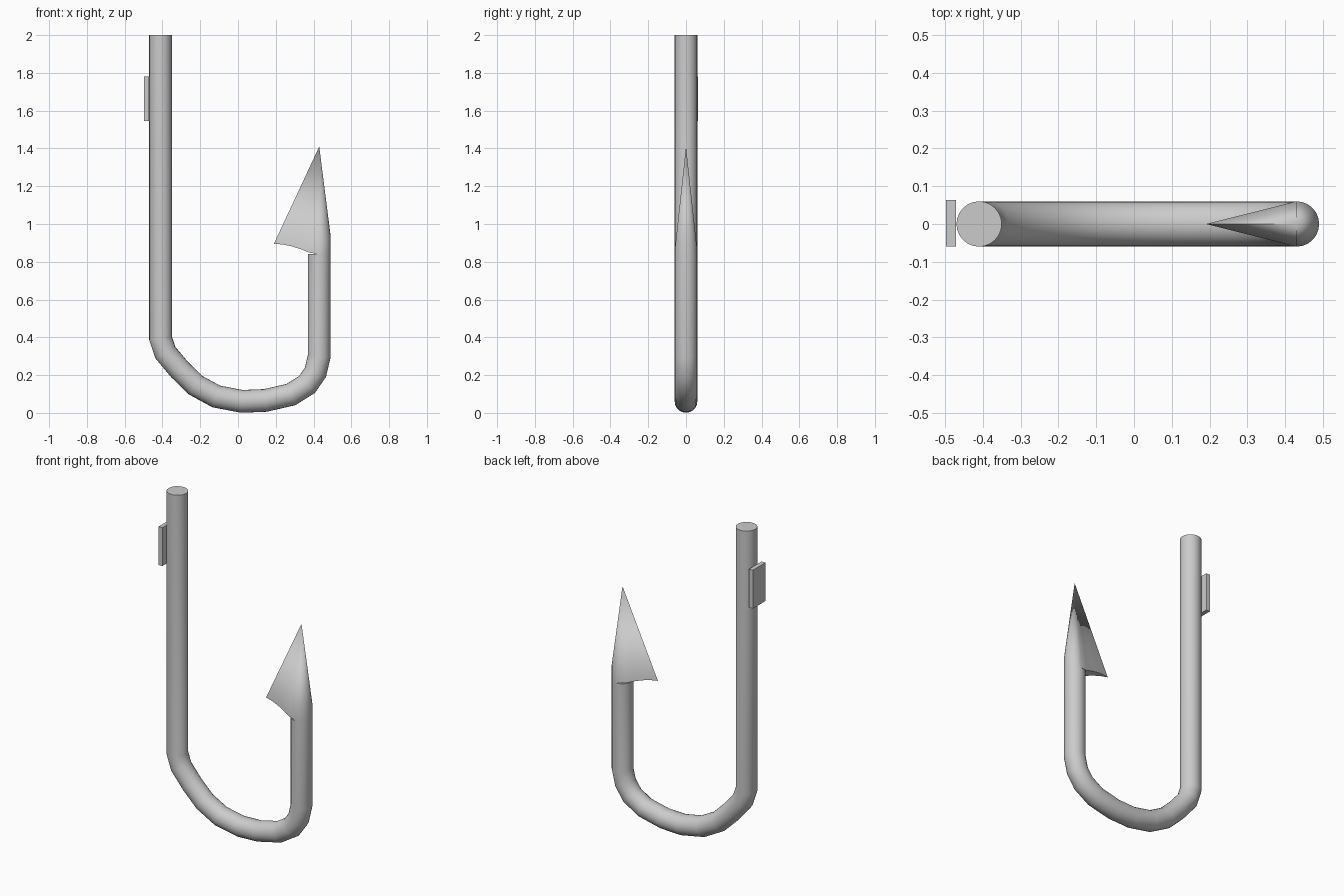
import bpy, bmesh
from math import cos, sin, pi, radians
from mathutils import Vector

if "Cube" in bpy.data.objects:
    bpy.data.objects.remove(bpy.data.objects["Cube"])

R = 0.06  # wire radius
SIDES = 24


def finish(name, bm, smooth=True):
    bmesh.ops.recalc_face_normals(bm, faces=bm.faces)
    mesh = bpy.data.meshes.new(name)
    bm.to_mesh(mesh)
    bm.free()
    ob = bpy.data.objects.new(name, mesh)
    bpy.context.collection.objects.link(ob)
    if smooth:
        bpy.ops.object.select_all(action='DESELECT')
        ob.select_set(True)
        bpy.context.view_layer.objects.active = ob
        bpy.ops.object.shade_smooth_by_angle(angle=radians(35))
    return ob


# Bent wire: circle swept along a path in the xz plane
path = [Vector((x, 0, z)) for x, z in [
    (-0.41, 2), (-0.41, 0.395), (-0.385, 0.32), (-0.31, 0.23), (-0.225, 0.147),
    (-0.115, 0.087), (0.02, 0.061), (0.145, 0.066), (0.28, 0.097),
    (0.365, 0.15), (0.41, 0.215), (0.43, 0.30), (0.43, 0.84)]]
bm = bmesh.new()
rings = []
for i, p in enumerate(path):
    a = (p - path[i - 1]).normalized() if i else Vector((0, 0, -1))
    b = (path[i + 1] - p).normalized() if i < len(path) - 1 else a
    t = (a + b).normalized()
    n = Vector((t.z, 0, -t.x)) / t.dot(a)
    rings.append([bm.verts.new(p + n * R * cos(2 * pi * k / SIDES)
                               + Vector((0, R * sin(2 * pi * k / SIDES), 0)))
                  for k in range(SIDES)])
for r, s in zip(rings, rings[1:]):
    for k in range(SIDES):
        j = (k + 1) % SIDES
        bm.faces.new((r[k], r[j], s[j], s[k]))
bm.faces.new(rings[0])
bm.faces.new(rings[-1])
finish("hook_wire", bm)

# Barbed point: round outer half, flat sides running to the barb, one apex
bm = bmesh.new()
apex = bm.verts.new((0.43, 0, 1.41))
N = 12
lower, upper = [], []
for k in range(N + 1):
    t = -pi / 2 + pi * k / N
    x, y = 0.43 + R * cos(t), R * sin(t)
    lower.append(bm.verts.new((x, y, 0.84)))
    upper.append(bm.verts.new((x, y, 0.85 + 0.09 * cos(t))))
for k in range(N):
    bm.faces.new((lower[k], lower[k + 1], upper[k + 1], upper[k]))
    bm.faces.new((upper[k], upper[k + 1], apex))

# Curved barb edge, mirrored front to back
edge = [(0.38, 0.848), (0.33, 0.868), (0.28, 0.883), (0.235, 0.892)]
barb = bm.verts.new((0.19, 0, 0.895))
sides = []
for s, end in ((1, N), (-1, 0)):
    pts = [bm.verts.new((x, s * R * (x - 0.19) / 0.24, z)) for x, z in edge]
    bm.faces.new((lower[end], pts[0], apex, upper[end]))
    for p, q in zip(pts, pts[1:] + [barb]):
        bm.faces.new((p, q, apex))
    sides.append(pts)
a, b = sides
bm.faces.new(lower)
bm.faces.new((lower[N], a[0], b[0], lower[0]))
for i in range(len(edge) - 1):
    bm.faces.new((a[i], a[i + 1], b[i + 1], b[i]))
bm.faces.new((a[-1], barb, b[-1]))
finish("barbed_point", bm)

# Small plate on the shank
bm = bmesh.new()
bmesh.ops.create_cube(bm, size=1)
bmesh.ops.scale(bm, vec=(0.026, 0.122, 0.235), verts=bm.verts)
bmesh.ops.translate(bm, vec=(-0.484, 0.002, 1.6625), verts=bm.verts)
finish("shank_plate", bm, smooth=False)
